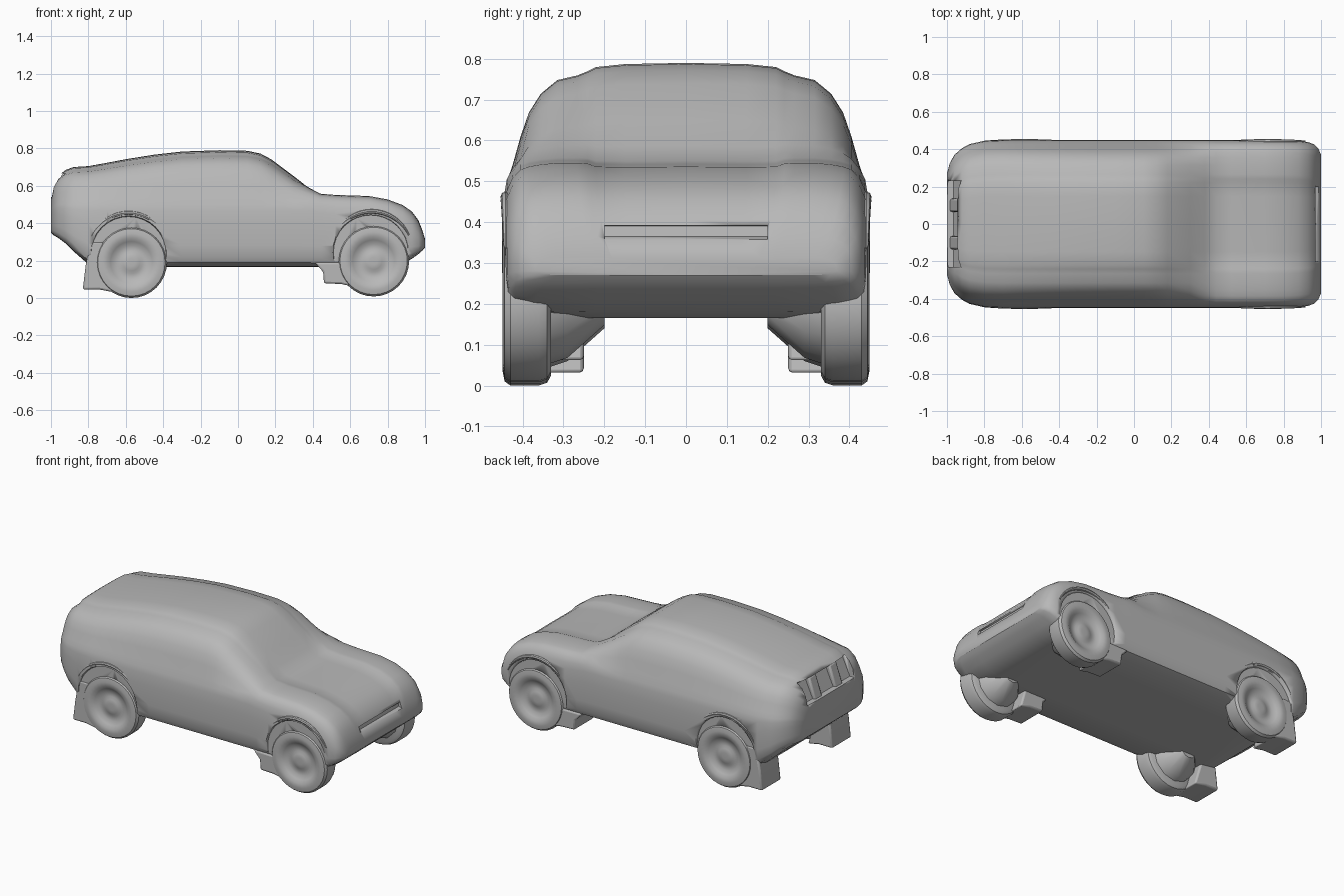
import bpy, bmesh, math
from mathutils import Vector

cube = bpy.data.objects.get("Cube")
if cube:
    bpy.data.objects.remove(cube, do_unlink=True)

grey = bpy.data.materials.new("body_grey")
grey.use_nodes = True
COLOUR = (0.48, 0.48, 0.48, 1)
grey.diffuse_color = COLOUR
grey.node_tree.nodes["Principled BSDF"].inputs["Base Color"].default_value = COLOUR


def finish(name, bm):
    bmesh.ops.recalc_face_normals(bm, faces=bm.faces)
    mesh = bpy.data.meshes.new(name)
    bm.to_mesh(mesh)
    bm.free()
    mesh.materials.append(grey)
    ob = bpy.data.objects.new(name, mesh)
    bpy.context.collection.objects.link(ob)
    bpy.ops.object.select_all(action='DESELECT')
    ob.select_set(True)
    bpy.context.view_layer.objects.active = ob
    bpy.ops.object.shade_smooth_by_angle(angle=math.radians(35))
    return ob


def loft(name, rings):
    """Skin a list of equal-length rings of points and cap both ends."""
    bm = bmesh.new()
    rows = [[bm.verts.new(p) for p in ring] for ring in rings]
    n = len(rows[0])
    for a, b in zip(rows, rows[1:]):
        for i in range(n):
            j = (i + 1) % n
            bm.faces.new((a[i], a[j], b[j], b[i]))
    bm.faces.new(rows[0])
    bm.faces.new(rows[-1])
    return finish(name, bm)


def prism(name, outline, y0, y1, bevel=0.0):
    """Extrude an x-z outline between two y positions."""
    ob = loft(name, [[(x, y, z) for x, z in outline] for y in (y0, y1)])
    if bevel:
        mod = ob.modifiers.new("soft_edges", 'BEVEL')
        mod.width, mod.segments = bevel, 2
    return ob


def lathe(name, profile, cx, cz, side, steps=32):
    """Spin (radius, y) points round an axle."""
    turns = [2 * math.pi * k / steps for k in range(steps)]
    return loft(name, [[(cx + r * math.cos(a), side * y, cz + r * math.sin(a))
                        for a in turns] for r, y in profile])


# Body shell: x, floor, shoulder, top, half width
STATIONS = [
    (-1.0, .35, .47, .54, .27), (-.985, .335, .49, .61, .325), (-.96, .32, .5, .655, .37),
    (-.92, .29, .5, .685, .405), (-.88, .25, .5, .7, .427), (-.8, .18, .5, .705, .445),
    (-.7, .165, .5, .723, .45), (-.6, .165, .5, .742, .45), (-.45, .165, .5, .766, .45),
    (-.3, .165, .5, .783, .45), (-.1, .165, .5, .79, .45), (.05, .165, .5, .787, .45),
    (.12, .165, .5, .772, .45), (.18, .165, .5, .74, .45), (.3, .165, .5, .65, .45),
    (.38, .165, .5, .593, .45), (.44, .165, .49, .558, .45), (.52, .165, .48, .551, .45),
    (.7, .165, .47, .545, .45), (.8, .165, .45, .527, .45), (.88, .18, .42, .497, .445),
    (.93, .21, .39, .462, .438), (.965, .235, .355, .415, .425), (.985, .252, .33, .365, .405),
    (1.0, .27, .3, .315, .37)]
LOWER = [(.5, 0), (.84, .01), (.955, .07), (.988, .16), (1, .35), (1, .7), (.99, .9)]
# Half-width fraction, cabin height fraction, bonnet height fraction
UPPER = [(.975, 0, .1), (.945, .13, .5), (.9, .38, .78), (.855, .58, .88), (.79, .74, .95),
         (.7, .855, 1), (.59, .895, 1), (.535, .93, .98), (.49, .965, .88), (.33, .99, .86)]


def section(x, floor, shoulder, top, half):
    bonnet = min(1, max(0, (x - .3) / .15))
    rise = top - shoulder
    pts = [(f * half, floor + t * (shoulder - floor)) for f, t in LOWER]
    pts += [(f * half, shoulder + (c + (b - c) * bonnet) * rise) for f, c, b in UPPER]
    ring = [(x, 0, floor)] + [(x, y, z) for y, z in pts]
    ring.append((x, 0, top - .12 * bonnet * rise))
    return ring + [(x, -y, z) for y, z in reversed(pts)]


body = loft("body_shell", [section(*s) for s in STATIONS])


def cut(cutter):
    cutter.hide_render = True
    cutter.hide_set(True)
    cutter.display_type = 'WIRE'
    mod = body.modifiers.new(cutter.name, 'BOOLEAN')
    mod.object, mod.operation, mod.solver = cutter, 'DIFFERENCE', 'EXACT'


# Running gear, repeated on both sides
TYRE = [(.165, .33), (.183, .34), (.19, .36), (.19, .43), (.18, .444), (.155, .449),
        (.13, .446), (.112, .434), (.09, .422), (.06, .42), (.045, .428), (.02, .43)]
REAR_FLAP = [(-.79, .3), (-.815, .17), (-.83, .045), (-.74, .045), (-.66, .03),
             (-.71, .2), (-.72, .3)]
FRONT_FLAP = [(.41, .19), (.455, .14), (.46, .078), (.55, .075), (.62, .06), (.585, .19)]
for end, cx, cz, flap in (("rear", -.57, .19, REAR_FLAP), ("front", .725, .198, FRONT_FLAP)):
    for side, tag in ((1, "far"), (-1, "near")):
        name = end + "_" + tag
        lathe(name + "_wheel", TYRE, cx, cz, side)
        lathe(name + "_hub_carrier", [(.15, .35), (.13, .29), (.05, .2)], cx, cz, side, 12)
        prism(name + "_mud_flap", flap, side * .25, side * .44, .01)
        cut(lathe(name + "_hub_cutter", [(.15, .39), (.15, .5)], cx, cz, side))
        cut(lathe(name + "_arch_cutter", [(.2, .436), (.22, .5)], cx - .015, cz + .045, side))

# Rounded brows over the wheels, tapering into the body at both ends
for end, cx, cz in (("rear", -.585, .235), ("front", .715, .243)):
    for side, tag in ((1, "far"), (-1, "near")):
        arc = []
        for k in range(17):
            a = math.radians(25 + 130 * k / 16)
            thick = .004 + .008 * math.sin(math.pi * k / 16)
            out = Vector((math.cos(a), 0, math.sin(a)))
            centre = Vector((cx, side * .442, cz)) + out * .22
            arc.append([centre + out * (thick * math.cos(t)) + Vector((0, thick * math.sin(t), 0))
                        for t in [math.pi * m / 4 for m in range(8)]])
        loft(end + "_" + tag + "_arch_brow", arc)

# Grille slot and tailgate recess
cut(prism("grille_cutter", [(.965, .365), (1.02, .345), (1.02, .4), (.96, .39)], -.2, .2))
cut(prism("tailgate_cutter", [(-1.02, .54), (-.965, .54), (-.91, .66), (-1.02, .68)], -.23, .23))

# Tailgate posts
for y in (-.1, .1):
    prism("tailgate_post", [(-.99, .52), (-.95, .52), (-.9, .67), (-.94, .665)],
          y - .035, y + .035, .01)
